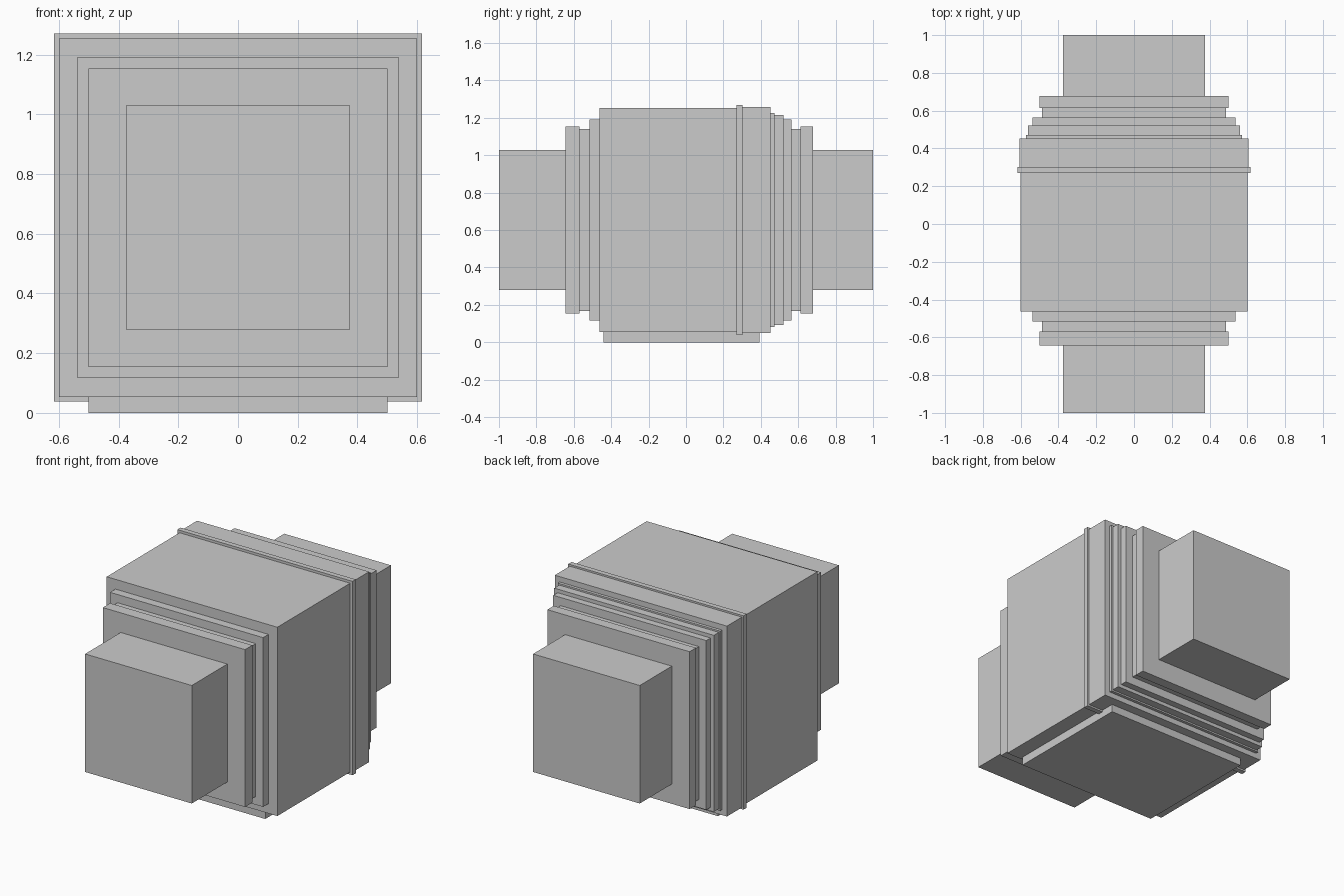
import bpy
import bmesh

if "Cube" in bpy.data.objects:
    bpy.data.objects.remove(bpy.data.objects["Cube"])

AXIS_Z = 0.654  # height of the centre line


def add_object(name, bm):
    bmesh.ops.recalc_face_normals(bm, faces=bm.faces)
    mesh = bpy.data.meshes.new(name)
    bm.to_mesh(mesh)
    bm.free()
    obj = bpy.data.objects.new(name, mesh)
    bpy.context.collection.objects.link(obj)
    return obj


def stepped_block(name, y, steps):
    """Closed square shell along +y; steps are (end y, half width)."""
    bm = bmesh.new()
    rings = []
    for end, half in steps:
        for pos in (y, end):
            rings.append([bm.verts.new((sx * half, pos, AXIS_Z + sz * half))
                          for sx, sz in ((-1, -1), (1, -1), (1, 1), (-1, 1))])
        y = end
    for a, b in zip(rings, rings[1:]):
        for i in range(4):
            j = (i + 1) % 4
            bm.faces.new((a[i], a[j], b[j], b[i]))
    bm.faces.new(rings[0])
    bm.faces.new(rings[-1])
    return add_object(name, bm)


def box(name, lo, hi):
    bm = bmesh.new()
    bmesh.ops.create_cube(bm, size=1)
    for v in bm.verts:
        v.co = [lo[i] if v.co[i] < 0 else hi[i] for i in range(3)]
    return add_object(name, bm)


# Square end blocks
stepped_block("front_end_block", -1.0, [(-0.643, 0.375)])
stepped_block("rear_end_block", 0.678, [(1.0, 0.375)])

# Stepped collars on both ends of the body
stepped_block("front_collar", -0.643, [(-0.57, 0.5), (-0.516, 0.486), (-0.462, 0.538)])
stepped_block("rear_collar", 0.453, [(0.472, 0.571), (0.522, 0.561), (0.565, 0.538),
                                     (0.613, 0.486), (0.678, 0.5)])

# Main body with its raised band
stepped_block("body", -0.462, [(0.27, 0.6), (0.303, 0.616), (0.453, 0.605)])

# Base plate under the body
box("base_plate", (-0.5, -0.44, 0.0), (0.5, 0.393, 0.06))
